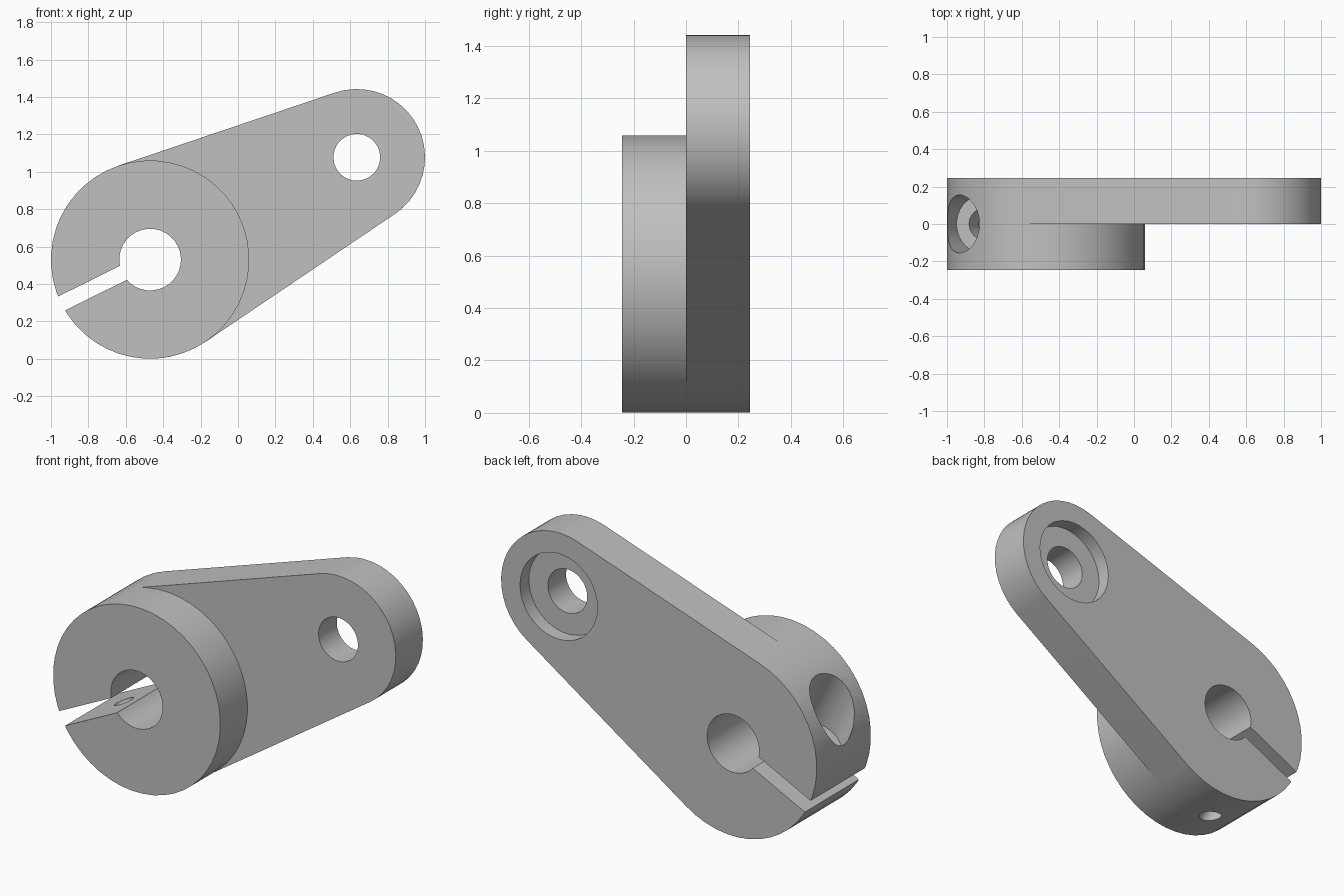
import bpy, bmesh
from math import asin, atan2, cos, sin, pi, hypot, radians
from mathutils import Matrix

cube = bpy.data.objects.get("Cube")
if cube:
    bpy.data.objects.remove(cube, do_unlink=True)

HALF = 0.245                    # half of the total depth
HUB_R, END_R = 0.53, 0.365
HUB_X, HUB_Z = -0.47, 0.53
END_X, END_Z = 0.635, 1.077
LENGTH = hypot(END_X - HUB_X, END_Z - HUB_Z)
TILT = atan2(END_Z - HUB_Z, END_X - HUB_X)
SCREW_U = -0.30                 # clamp screw position along the arm axis

# Local frame: x runs along the arm from the hub centre, z across it
FRAME = Matrix.Translation((HUB_X, 0, HUB_Z)) @ Matrix.Rotation(-TILT, 4, 'Y')

grey = bpy.data.materials.new("plain grey")
grey.use_nodes = True
colour = (0.53, 0.53, 0.53, 1)
grey.diffuse_color = colour
grey.node_tree.nodes["Principled BSDF"].inputs["Base Color"].default_value = colour


def finish(name, bm):
    bmesh.ops.recalc_face_normals(bm, faces=bm.faces[:])
    bm.transform(FRAME)
    mesh = bpy.data.meshes.new(name)
    bm.to_mesh(mesh)
    bm.free()
    mesh.materials.append(grey)
    obj = bpy.data.objects.new(name, mesh)
    bpy.context.collection.objects.link(obj)
    return obj


def arc(x, r, start, end, steps):
    angles = [start + (end - start) * i / steps for i in range(steps + 1)]
    return [(x + r * cos(a), r * sin(a)) for a in angles]


def plate(name, outline, y0, y1):
    """Extrude an outline in the arm plane from y0 to y1."""
    bm = bmesh.new()
    face = bm.faces.new([bm.verts.new((u, y0, v)) for u, v in outline])
    new = bmesh.ops.extrude_face_region(bm, geom=[face])["geom"]
    moved = [g for g in new if isinstance(g, bmesh.types.BMVert)]
    bmesh.ops.translate(bm, verts=moved, vec=(0, y1 - y0, 0))
    return finish(name, bm)


def disc(name, x, r, y0, y1, sides):
    return plate(name, arc(x, r, 0, 2 * pi, sides)[:-1], y0, y1)


def drill(name, r, v0, v1):
    """Cylinder across the slot, on the clamp screw axis."""
    bm = bmesh.new()
    place = Matrix.Translation((SCREW_U, 0, (v0 + v1) / 2)) @ Matrix.Rotation(radians(4), 4, 'Z')
    bmesh.ops.create_cone(bm, cap_ends=True, segments=32, radius1=r, radius2=r,
                          depth=v1 - v0, matrix=place)
    return finish(name, bm)


# Tapered arm: two arcs joined by their common tangents
beta = asin((HUB_R - END_R) / LENGTH)
t = pi / 2 - beta
outline = arc(LENGTH, END_R, -t, t, 20) + arc(0, HUB_R, t, 2 * pi - t, 26)
arm = plate("arm", outline, 0, HALF)

# Round clamp boss in front of the arm
hub = disc("clamp_hub", 0, HUB_R, -HALF, 0, 48)

# Cutters: bore, pivot hole with recess, clamp slot and stepped screw hole
slot_w = 0.0415
cutters = [
    disc("bore_cutter", 0, 0.165, -1, 1, 32),
    disc("pivot_cutter", LENGTH, 0.125, -1, 1, 32),
    disc("recess_cutter", LENGTH, 0.245, HALF - 0.08, 1, 40),
    plate("slot_cutter", [(-1, -slot_w), (-0.1, -slot_w), (-0.1, slot_w), (-1, slot_w)], -1, 1),
    drill("screw_head_cutter", 0.155, 0.16, 1),
    drill("screw_clearance_cutter", 0.08, 0, 0.3),
    drill("screw_thread_cutter", 0.055, -1, 0.01),
]

for obj in (arm, hub):
    for cutter in cutters:
        if obj is hub and cutter.name.startswith(("pivot", "recess")):
            continue
        mod = obj.modifiers.new(cutter.name, 'BOOLEAN')
        mod.operation = 'DIFFERENCE'
        mod.solver = 'EXACT'
        mod.object = cutter
    bpy.ops.object.select_all(action='DESELECT')
    bpy.context.view_layer.objects.active = obj
    obj.select_set(True)
    for mod in list(obj.modifiers):
        bpy.ops.object.modifier_apply(modifier=mod.name)
    bpy.ops.object.shade_smooth_by_angle(angle=radians(30))

for cutter in cutters:
    bpy.data.objects.remove(cutter, do_unlink=True)
